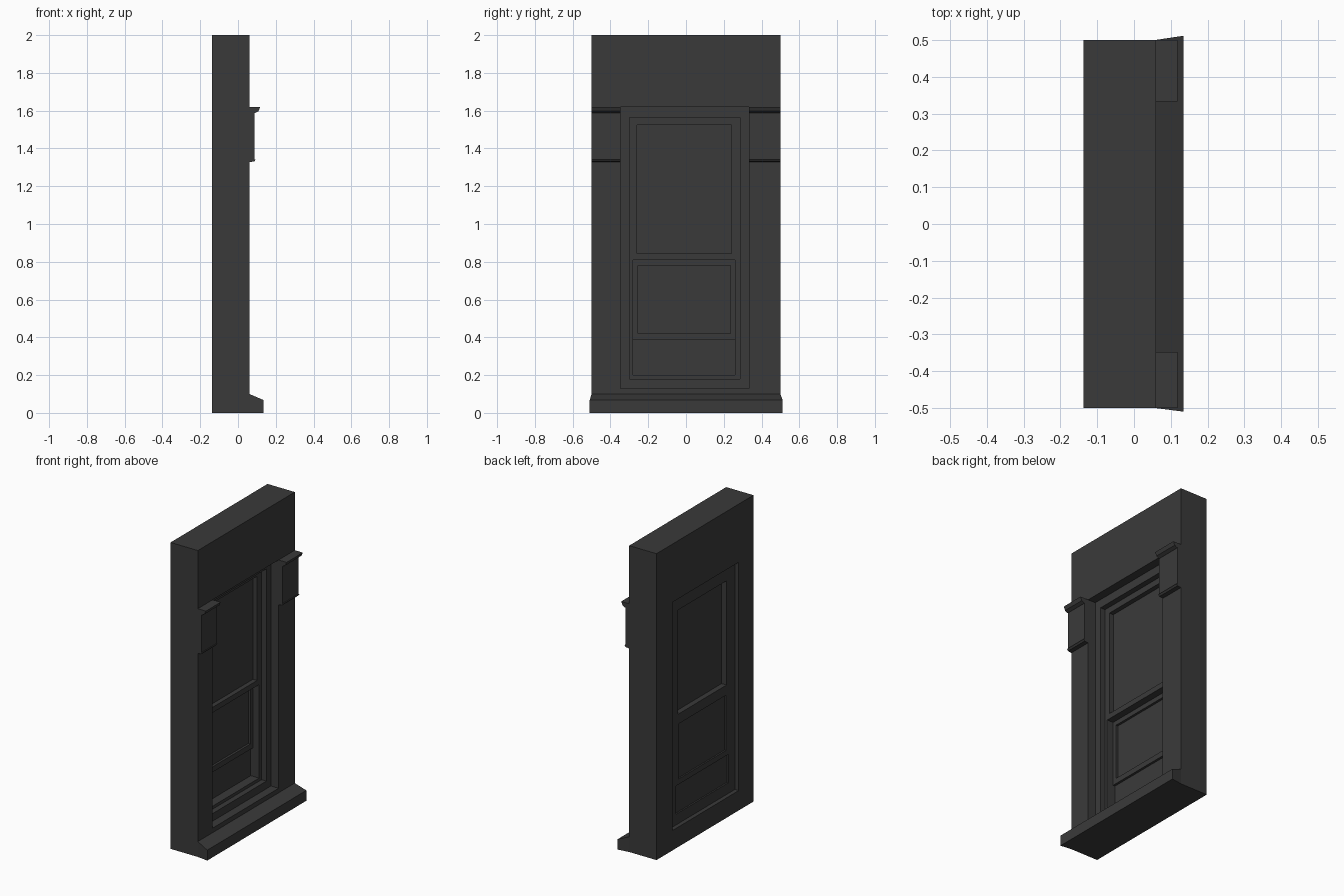
import bpy
import bmesh

cube = bpy.data.objects.get("Cube")
if cube:
    bpy.data.objects.remove(cube, do_unlink=True)

stone = bpy.data.materials.new("dark grey")
stone.use_nodes = True
GREY = (0.042, 0.042, 0.042, 1)
stone.diffuse_color = GREY
stone.node_tree.nodes["Principled BSDF"].inputs["Base Color"].default_value = GREY


def finish(name, bm):
    bmesh.ops.recalc_face_normals(bm, faces=bm.faces)
    mesh = bpy.data.meshes.new(name)
    bm.to_mesh(mesh)
    bm.free()
    mesh.materials.append(stone)
    obj = bpy.data.objects.new(name, mesh)
    bpy.context.collection.objects.link(obj)
    return obj


def corners(rect):
    y0, y1, z0, z1 = rect
    return [(y0, z0), (y1, z0), (y1, z1), (y0, z1)]


def ring(name, outer, inner, back, front):
    """Rectangular frame with a rectangular hole, running along x."""
    bm = bmesh.new()
    loops = [[bm.verts.new((x, y, z)) for y, z in corners(r)]
             for r, x in ((outer, back), (outer, front), (inner, front), (inner, back))]
    for a, b in zip(loops, loops[1:] + loops[:1]):
        for i in range(4):
            j = (i + 1) % 4
            bm.faces.new((a[i], a[j], b[j], b[i]))
    return finish(name, bm)


def extrusion(name, profile, y0, y1, flare0=0, flare1=0):
    """Closed x-z profile run along y; ends may flare beyond the wall face."""
    bm = bmesh.new()
    ends = []
    for y, flare in ((y0, -flare0), (y1, flare1)):
        ends.append([bm.verts.new((x, y + flare * max(0, x - WALL_FRONT), z))
                     for x, z in profile])
    n = len(profile)
    for end in ends:
        bm.faces.new(end)
    for i in range(n):
        j = (i + 1) % n
        bm.faces.new((ends[0][i], ends[0][j], ends[1][j], ends[1][i]))
    return finish(name, bm)


def panel(name, rect, back, front):
    y0, y1, z0, z1 = rect
    return extrusion(name, [(back, z0), (front, z0), (front, z1), (back, z1)], y0, y1)


WALL_BACK, WALL_FRONT = -0.137, 0.06
FRAME_BACK, FRAME_FRONT, SASH_FRONT = -0.11, 0.005, -0.03

# Wall with a through opening
opening = (-0.347, 0.333, 0.13, 1.62)
ring("wall", (-0.5, 0.5, 0, 2), opening, WALL_BACK, WALL_FRONT)

# Stepped window frame
lining = (-0.30, 0.285, 0.18, 1.565)
ring("outer_frame", opening, lining, FRAME_BACK, FRAME_FRONT)

# Upper sash and its pane
upper_hole = (-0.26, 0.24, 0.845, 1.525)
ring("upper_sash", (-0.30, 0.285, 0.828, 1.565), upper_hole, FRAME_BACK, SASH_FRONT)
panel("upper_pane", upper_hole, -0.075, -0.06)

# Lower surround, set-back sash, pane and bottom panel
ring("lower_surround", (-0.30, 0.285, 0.18, 0.828), (-0.28, 0.26, 0.2, 0.81),
     FRAME_BACK, SASH_FRONT)
lower_hole = (-0.255, 0.235, 0.42, 0.78)
ring("lower_sash", (-0.28, 0.26, 0.385, 0.81), lower_hole, FRAME_BACK, -0.075)
panel("lower_pane", lower_hole, -0.1, -0.09)
panel("bottom_panel", (-0.28, 0.26, 0.2, 0.385), -0.1, -0.09)

# Sloping sill
extrusion("sill", [(WALL_FRONT, 0), (0.135, 0), (0.135, 0.068), (WALL_FRONT, 0.1)],
          -0.5, 0.5, 0.13, 0.15)

# Brackets beside the head of the window: block, cap and lower bead
block = [(WALL_FRONT, 1.335), (0.087, 1.335), (0.087, 1.6), (WALL_FRONT, 1.6)]
cap = [(WALL_FRONT, 1.587), (0.09, 1.587), (0.108, 1.597), (0.118, 1.62), (WALL_FRONT, 1.62)]
bead = [(WALL_FRONT, 1.328), (0.086, 1.331), (0.094, 1.342), (WALL_FRONT, 1.342)]
for side, y0, y1 in (("right", -0.5, opening[0]), ("left", opening[1], 0.5)):
    for part, profile in (("block", block), ("cap", cap), ("bead", bead)):
        extrusion(f"{side}_bracket_{part}", profile, y0, y1)
